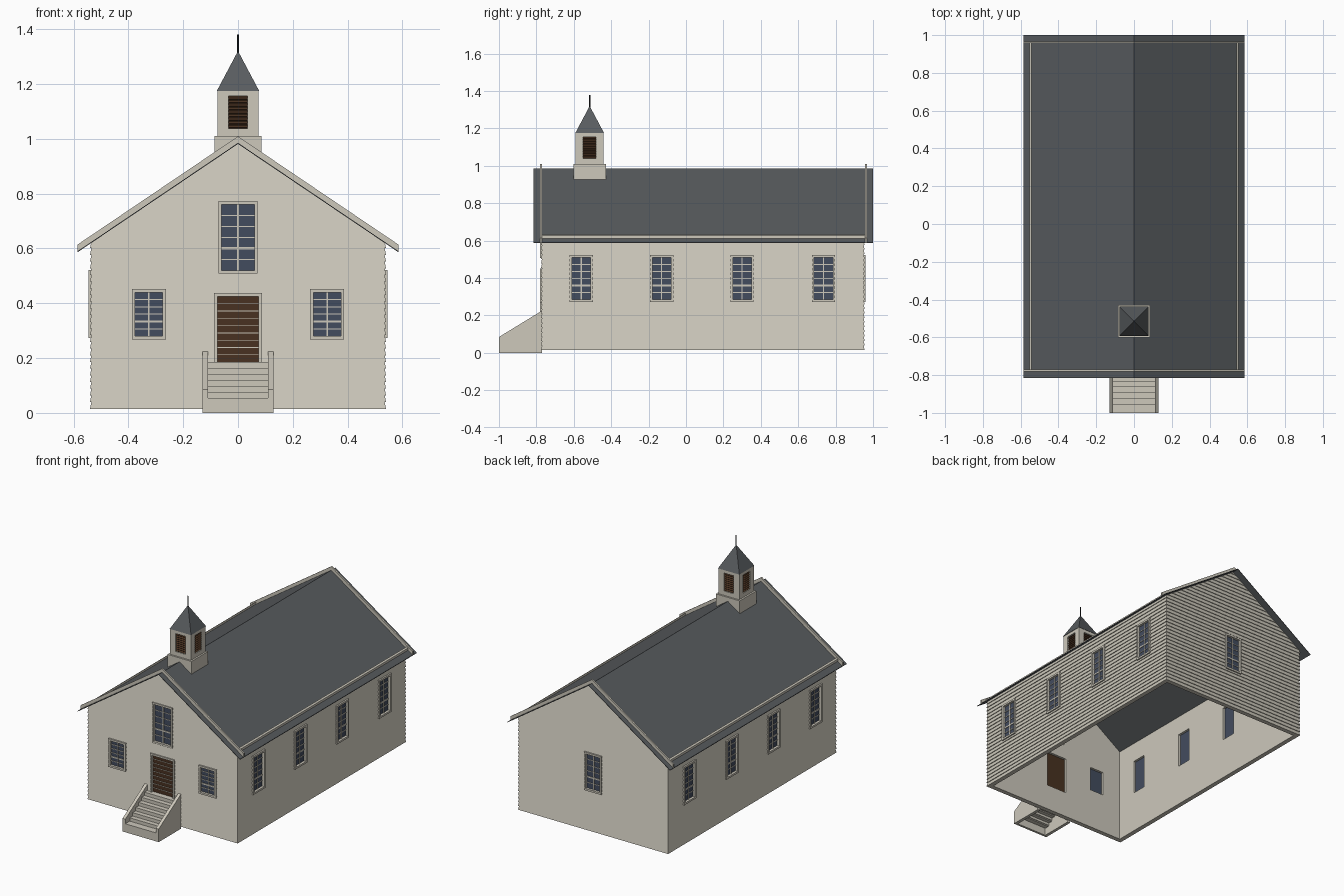
import bpy
import bmesh
from math import radians
from mathutils import Matrix, Vector

cube = bpy.data.objects.get("Cube")
if cube:
    bpy.data.objects.remove(cube, do_unlink=True)


def material(name, rgb):
    m = bpy.data.materials.new(name)
    m.use_nodes = True
    col = (*rgb, 1)
    m.diffuse_color = col
    bsdf = next(n for n in m.node_tree.nodes if n.type == "BSDF_PRINCIPLED")
    bsdf.inputs["Base Color"].default_value = col
    return m


CREAM = material("cream paint", (0.61, 0.58, 0.50))
SLATE = material("slate grey", (0.098, 0.107, 0.114))
GLASS = material("blue glass", (0.055, 0.072, 0.112))
WOOD = material("brown wood", (0.065, 0.031, 0.015))
IRON = material("black iron", (0.015, 0.017, 0.02))


def finish(name, bm, mat, matrix=Matrix()):
    bmesh.ops.recalc_face_normals(bm, faces=bm.faces)
    me = bpy.data.meshes.new(name)
    bm.to_mesh(me)
    bm.free()
    me.transform(matrix)
    me.materials.append(mat)
    ob = bpy.data.objects.new(name, me)
    bpy.context.scene.collection.objects.link(ob)
    return ob


def add_box(bm, lo, hi, tilt=0):
    lo, hi = Vector(lo), Vector(hi)
    m = (Matrix.Translation((lo + hi) / 2) @ Matrix.Rotation(tilt, 4, "X")
         @ Matrix.Diagonal((*(hi - lo), 1)))
    bmesh.ops.create_cube(bm, size=1, matrix=m)


def boxes(name, items, mat, matrix=Matrix()):
    bm = bmesh.new()
    for item in items:
        add_box(bm, *item)
    return finish(name, bm, mat, matrix)


def prism(name, points, axis, a, b, mat):
    """Extrude a closed profile along x (points are y,z) or y (points are x,z)."""
    bm = bmesh.new()
    verts = [bm.verts.new((a, p, q) if axis == "x" else (p, a, q)) for p, q in points]
    face = bm.faces.new(verts)
    out = bmesh.ops.extrude_face_region(bm, geom=[face])["geom"]
    shift = (b - a, 0, 0) if axis == "x" else (0, b - a, 0)
    bmesh.ops.translate(bm, vec=shift, verts=[v for v in out if isinstance(v, bmesh.types.BMVert)])
    return finish(name, bm, mat)


def boolean(ob, cutter, mode):
    mod = ob.modifiers.new("cut", "BOOLEAN")
    mod.operation, mod.object, mod.solver = mode, cutter, "EXACT"
    bpy.context.view_layer.objects.active = ob
    bpy.ops.object.modifier_apply(modifier=mod.name)
    bpy.data.objects.remove(cutter, do_unlink=True)


W, Y0, Y1, BASE = 0.54, -0.775, 0.955, 0.015
EAVE, RIDGE = 0.585, 0.985
SLOPE = 0.675


def roof_z(x):
    return RIDGE - SLOPE * abs(x)


# Wall planes: local x runs along the wall, local -y points outwards
def wall(x, y, turn):
    return Matrix.Translation((x, y, 0)) @ Matrix.Rotation(radians(turn), 4, "Z")


FRONT, BACK = wall(0, Y0, 0), wall(0, Y1, 180)
RIGHT, LEFT = wall(-W, 0, -90), wall(W, 0, 90)

# Openings: name, wall, centre, half width, bottom, top
openings = [("front_window", FRONT, s * 0.325, 0.05, 0.28, 0.44) for s in (-1, 1)]
openings += [("gable_window", FRONT, 0, 0.06, 0.52, 0.76),
             ("back_window", BACK, 0, 0.05, 0.285, 0.51),
             ("door", FRONT, 0, 0.075, 0.185, 0.425)]
for y in (-0.56, -0.13, 0.30, 0.735):
    openings += [("left_window", LEFT, y, 0.05, 0.285, 0.51),
                 ("right_window", RIGHT, -y, 0.05, 0.285, 0.51)]

# Clapboard walls: stacked tapered courses
bm = bmesh.new()
rings = []
COURSE, LIP = 0.0244, 0.005
for i in range(42):
    for z, inset in ((BASE + i * COURSE, 0), (BASE + (i + 1) * COURSE, LIP)):
        w, a, b = W - inset, Y0 + inset, Y1 - inset
        rings.append([bm.verts.new((x, y, z)) for x, y in ((-w, a), (w, a), (w, b), (-w, b))])
for lower, upper in zip(rings, rings[1:]):
    for k in range(4):
        j = (k + 1) % 4
        bm.faces.new((lower[k], lower[j], upper[j], upper[k]))
bm.faces.new(rings[0])
bm.faces.new(rings[-1])
walls = finish("clapboard_walls", bm, CREAM)

# Trim walls to the gable, hollow them and cut the openings
gable = prism("gable_cutter", [(-1, -1), (1, -1), (1, roof_z(1) - 0.004),
                               (0, RIDGE - 0.004), (-1, roof_z(1) - 0.004)], "y", -2, 2, CREAM)
boolean(walls, gable, "INTERSECT")
T = 0.03
boolean(walls, boxes("room_cutter", [((T - W, Y0 + T, -1), (W - T, Y1 - T, 2))], CREAM), "DIFFERENCE")
bm = bmesh.new()
for name, m, c, h, z0, z1 in openings:
    n = len(bm.verts)
    add_box(bm, (c - h, -0.03, z0), (c + h, 0.05, z1))
    bm.verts.ensure_lookup_table()
    bmesh.ops.transform(bm, matrix=m, verts=bm.verts[n:])
boolean(walls, finish("opening_cutter", bm, CREAM), "DIFFERENCE")

# Casings, panes, glazing bars and door boards
for name, m, c, h, z0, z1 in openings:
    f, out, back = 0.012, -0.006, 0.012
    boxes(name + "_casing", [
        ((c - h - f, out, z0 - f), (c - h, back, z1 + f)),
        ((c + h, out, z0 - f), (c + h + f, back, z1 + f)),
        ((c - h, out, z1), (c + h, back, z1 + f)),
        ((c - h, out, z0 - f), (c + h, back, z0))], CREAM, m)
    door = name == "door"
    boxes(name + "_panel", [((c - h, 0.01, z0), (c + h, 0.015, z1))], WOOD if door else GLASS, m)
    rows = 9 if door else 6
    step = (z1 - z0) / rows
    bars = []
    for i in range(1, rows):
        t = 0.0012 if door else (0.0045 if i == 2 else 0.002)
        z = z0 + i * step
        bars.append(((c - h, 0.006, z - t), (c + h, 0.0105, z + t)))
    if not door:
        bars.append(((c - 0.003, 0.005, z0), (c + 0.003, 0.0105, z1)))
    boxes(name + "_bars", bars, CREAM, m)


# Roof sheet with raised cream strips along the gables and eaves
def chevron(bottom, top):
    e = roof_z(EAVE)
    return [(-EAVE, e + bottom), (0, RIDGE + bottom), (EAVE, e + bottom),
            (EAVE, e + top), (0, RIDGE + top), (-EAVE, e + top)]


prism("roof_sheet", chevron(-0.004, 0), "y", -0.815, 1.0, SLATE)
for name, y in (("front", Y0), ("back", 0.962)):
    prism(name + "_gable_strip", chevron(-0.002, 0.024), "y", y - 0.005, y + 0.005, CREAM)
for name, s in (("left", 1), ("right", -1)):
    a, b = s * 0.542, s * 0.552
    prism(name + "_eave_strip", [(a, roof_z(a)), (b, roof_z(b)), (b, roof_z(b) + 0.014),
                                 (a, roof_z(a) + 0.014)], "y", Y0, 0.962, CREAM)

# Belfry saddle, tower and spire
YC, TW = -0.515, 0.075
S = 0.086
prism("belfry_base", [(-S, roof_z(S)), (0, RIDGE - 0.002), (S, roof_z(S)), (S, 1.01), (-S, 1.01)],
      "y", YC - S, YC + S, CREAM)
tower = boxes("belfry_tower", [((-TW, YC - TW, 1.01), (TW, YC + TW, 1.175))], CREAM)
H, L0, L1 = 0.035, 1.038, 1.155
cut = [((-H, YC - 1, L0), (H, YC - TW + 0.015, L1)), ((-H, YC + TW - 0.015, L0), (H, YC + 1, L1)),
       ((-1, YC - H, L0), (-TW + 0.015, YC + H, L1)), ((TW - 0.015, YC - H, L0), (1, YC + H, L1))]
boolean(tower, boxes("louvre_cutter", cut, CREAM), "DIFFERENCE")
for k in range(4):
    m = Matrix.Translation((0, YC, 0)) @ Matrix.Rotation(radians(90 * k), 4, "Z")
    gap = (L1 - L0) / 9
    slats = [((-H, -TW + 0.010, L0), (H, -TW + 0.014, L1))]
    for i in range(9):
        z = L0 + (i + 0.5) * gap
        slats.append(((-H, -TW + 0.001, z - 0.0015), (H, -TW + 0.013, z + 0.0015), radians(40)))
    boxes("belfry_louvres", slats, WOOD, m)
bm = bmesh.new()
bmesh.ops.create_cone(bm, cap_ends=True, segments=4, radius1=0.077 * 2 ** 0.5, radius2=0, depth=0.145,
                      matrix=Matrix.Translation((0, YC, 1.2475)) @ Matrix.Rotation(radians(45), 4, "Z"))
finish("spire_roof", bm, SLATE)
bm = bmesh.new()
bmesh.ops.create_cone(bm, cap_ends=True, segments=8, radius1=0.0035, radius2=0.0035, depth=0.08,
                      matrix=Matrix.Translation((0, YC, 1.34)))
finish("spire_rod", bm, IRON)

# Entrance steps between sloping cheek walls
for name, s in (("left", 1), ("right", -1)):
    prism(name + "_step_cheek", [(-1, 0), (Y0 + 0.004, 0), (Y0 + 0.004, 0.225), (-1, 0.085)],
          "x", s * 0.11, s * 0.13, CREAM)
steps = [((-0.11, -1, 0), (0.11, -0.985, 0.055))]
run, rise = 0.0305, 0.13 / 6
for i in range(7):
    y, z = -0.985 + i * run, 0.055 + i * rise
    steps.append(((-0.11, y, z - 0.006), (0.11, y + run, z)))
    if i:
        steps.append(((-0.11, y, z - rise), (0.11, y + 0.005, z - 0.006)))
boxes("entrance_steps", steps, CREAM)
